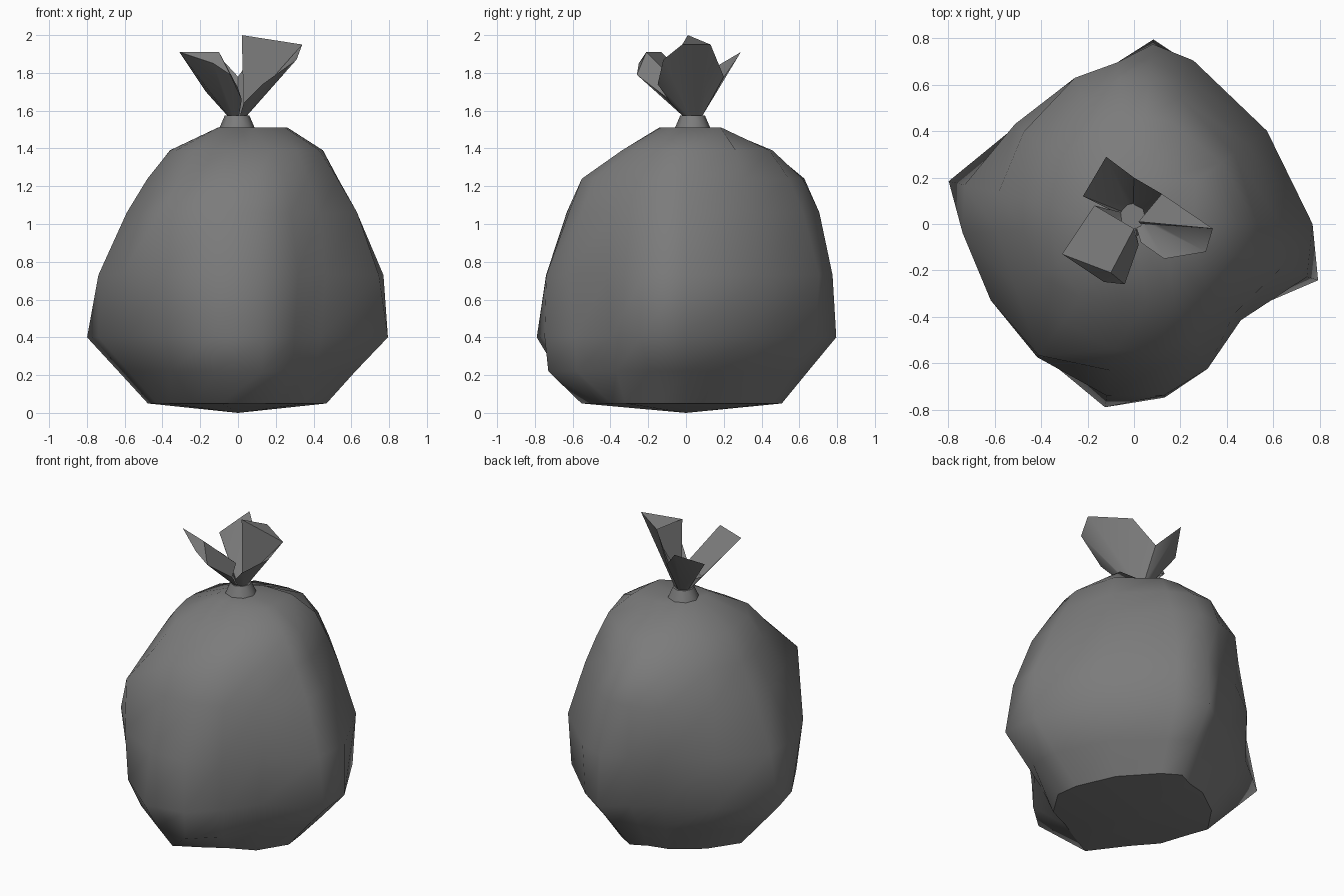
import bpy, bmesh, math
from mathutils import Vector

cube = bpy.data.objects.get("Cube")
if cube:
    bpy.data.objects.remove(cube)


def make_material(name, colour):
    mat = bpy.data.materials.new(name)
    mat.use_nodes = True
    mat.diffuse_color = colour
    mat.node_tree.nodes["Principled BSDF"].inputs["Base Color"].default_value = colour
    return mat


plastic = make_material("grey plastic", (0.2, 0.2, 0.2, 1))


def finish(name, bm, angle=40, outward=True):
    """Turn a bmesh into a named, smooth-shaded object."""
    if outward:
        bmesh.ops.recalc_face_normals(bm, faces=bm.faces)
    mesh = bpy.data.meshes.new(name)
    bm.to_mesh(mesh)
    bm.free()
    mesh.materials.append(plastic)
    obj = bpy.data.objects.new(name, mesh)
    bpy.context.collection.objects.link(obj)
    bpy.ops.object.select_all(action='DESELECT')
    obj.select_set(True)
    bpy.context.view_layer.objects.active = obj
    bpy.ops.object.shade_smooth_by_angle(angle=math.radians(angle))
    return obj


def bridge(bm, lower, upper, closed=True):
    """Join two equal rows of vertices with quads."""
    count = len(lower)
    for i in range(count if closed else count - 1):
        j = (i + 1) % count
        bm.faces.new((lower[i], lower[j], upper[j], upper[i]))


def cap(bm, ring, point):
    centre = bm.verts.new(point)
    for i, vert in enumerate(ring):
        bm.faces.new((vert, ring[(i + 1) % len(ring)], centre))


# Sagging sack: uneven rings, radii in hundredths at each heading in degrees
headings = (-17, 0, 35, 70, 84, 96, 112, 140, 167, 183, 208, 234, 261, 280, 297, 318)
rings = {
    0.05: (49, 45, 42, 47, 51, 46, 46, 46, 49, 43, 42, 42, 56, 47, 44, 48),
    0.22: (65, 61, 56, 59, 65, 57, 54, 57, 65, 58, 54, 61, 69, 74, 65, 55),
    0.40: (83, 77, 68, 73, 80, 68, 62, 66, 82, 74, 66, 69, 80, 76, 66, 59),
    0.73: (78, 77, 70, 75, 78, 70, 68, 67, 75, 74, 70, 71, 75, 75, 70, 62),
    1.06: (66, 63, 60, 66, 71, 70, 68, 62, 60, 59, 58, 70, 64, 63, 62, 58),
    1.24: (55, 53, 53, 58, 62, 63, 57, 53, 49, 48, 47, 52, 55, 56, 55, 50),
    1.39: (45, 45, 46, 47, 46, 45, 46, 42, 37, 36, 37, 39, 34, 34, 38, 42),
    1.51: (26, 26, 32, 20, 17, 15, 14, 12, 11, 10, 12, 14, 13, 13, 16, 20),
}
bm = bmesh.new()
rows = []
for z, radii in rings.items():
    row = []
    for heading, radius in zip(headings, radii):
        a = math.radians(heading)
        row.append(bm.verts.new((radius / 100 * math.cos(a), radius / 100 * math.sin(a), z)))
    rows.append(row)
for lower, upper in zip(rows, rows[1:]):
    bridge(bm, lower, upper)
cap(bm, rows[0], (0, 0, 0))
cap(bm, rows[-1], (0, 0.03, 1.51))
# Crisp edge around the base
for i, vert in enumerate(rows[0]):
    bm.edges.get((vert, rows[0][i - 1])).smooth = False
finish("sack_body", bm, angle=70)

# Tied neck
neck = Vector((-0.005, 0.035, 1.57))
bm = bmesh.new()
bmesh.ops.create_cone(bm, cap_ends=True, segments=8, radius1=0.095, radius2=0.065, depth=0.07)
bmesh.ops.translate(bm, verts=bm.verts, vec=neck - Vector((0, 0, 0.03)))
finish("tied_neck", bm, angle=60)


# Loose leaves of plastic fanning out from the neck
def leaf(name, rim):
    bm = bmesh.new()
    root, edge = [], []
    for point in map(Vector, rim):
        out = Vector((point.x, point.y, 0)) - Vector((neck.x, neck.y, 0))
        root.append(bm.verts.new(neck + out.normalized() * 0.05))
        edge.append(bm.verts.new(point))
    bridge(bm, root, edge, closed=False)
    finish(name, bm, angle=50, outward=False)


leaf("right_leaf", [(0, 0.2, 1.78), (0.12, 0.13, 1.95), (0.34, -0.02, 1.95),
                    (0.31, -0.12, 1.87), (0.13, -0.15, 1.74), (0.03, -0.08, 1.64)])
leaf("front_leaf", [(-0.1, 0.06, 1.66), (-0.17, 0.08, 1.7), (-0.31, -0.13, 1.91),
                    (-0.13, -0.25, 1.85), (-0.04, -0.26, 1.79), (0.02, -0.09, 1.66)])
leaf("back_leaf", [(0, 0.2, 1.78), (-0.12, 0.29, 1.91), (-0.22, 0.12, 1.81), (-0.1, 0.06, 1.66)])


def sheet(name, points, faces):
    bm = bmesh.new()
    verts = [bm.verts.new(p) for p in points]
    for face in faces:
        bm.faces.new([verts[i] for i in face])
    finish(name, bm, outward=False)


# Upright fold standing inside the right leaf
sheet("upright_fold",
      [(0.03, 0, 1.6), (0.02, 0.01, 2), (0.34, -0.02, 1.95), (0.12, 0.13, 1.95)],
      [(0, 2, 1), (1, 2, 3)])

# Upper side of the front leaf, folded down at its front edge
sheet("front_leaf_fold",
      [(-0.31, -0.13, 1.91), (-0.1, -0.21, 1.91), (0, -0.02, 1.72), (-0.17, 0.08, 1.7),
       (-0.13, -0.25, 1.85), (-0.04, -0.26, 1.79), (0.02, -0.09, 1.66)],
      [(0, 1, 2, 3), (0, 4, 1), (4, 5, 1), (1, 5, 6, 2)])
